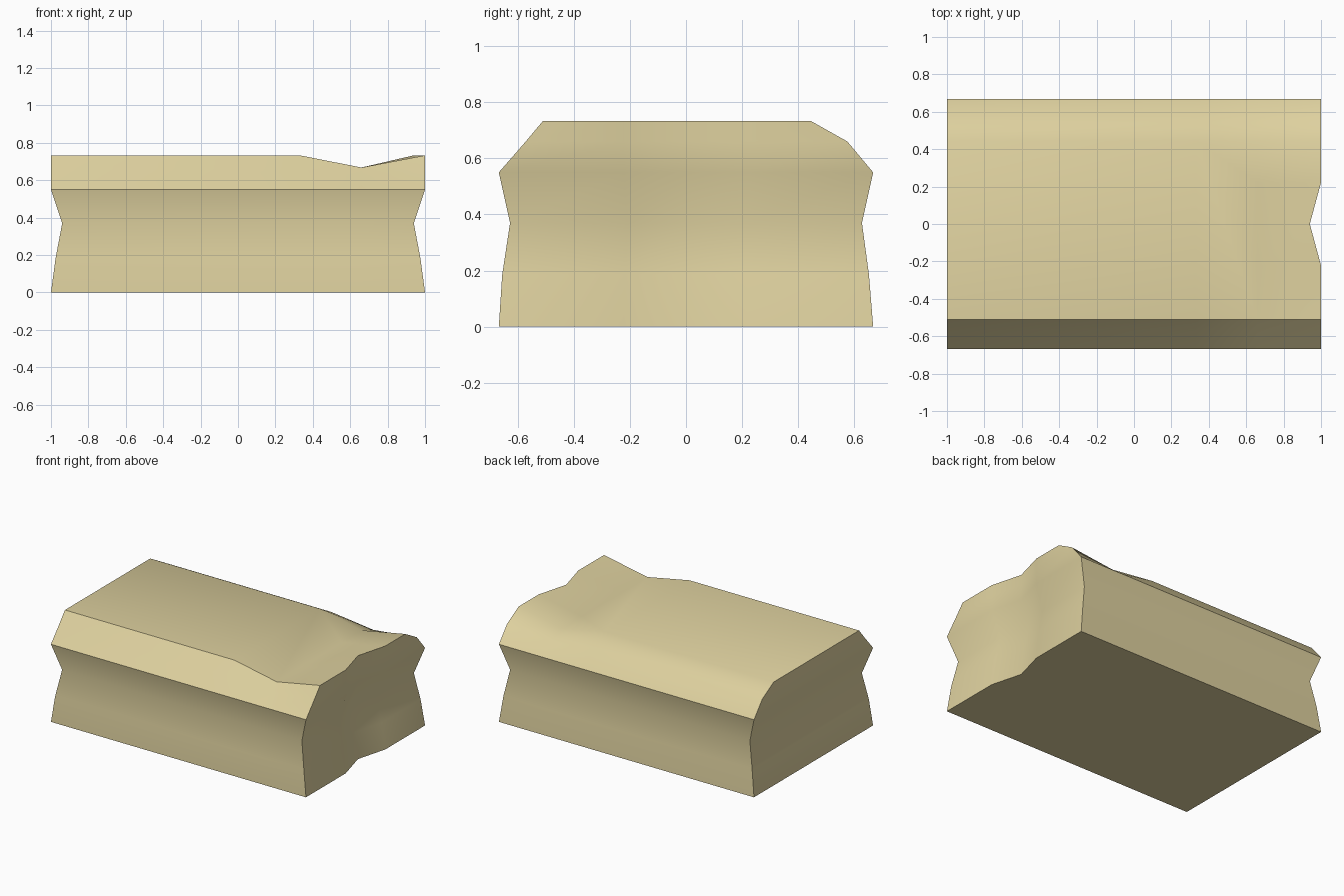
import bpy, bmesh

if "Cube" in bpy.data.objects:
    bpy.data.objects.remove(bpy.data.objects["Cube"])

mat = bpy.data.materials.new("sandstone tan")
mat.diffuse_color = (0.73, 0.635, 0.345, 1)
mat.use_nodes = True
mat.node_tree.nodes["Principled BSDF"].inputs["Base Color"].default_value = mat.diffuse_color

# Horizontal levels: height, half length, front y, back y
LEVELS = [
    (0.00, 1.00, -0.667, 0.667),
    (0.185, 0.975, -0.655, 0.652),
    (0.37, 0.94, -0.627, 0.627),
    (0.55, 1.00, -0.667, 0.667),
    (0.66, 1.00, -0.571, 0.575),
    (0.733, 1.00, -0.51, 0.445),
]
DIP_X, DIP = 0.66, 0.065   # groove across the top near the right end
NOTCH = 0.94               # chipped middle of the right end

bm = bmesh.new()


def dip(z):
    return z - DIP * max(0, (z - 0.55) / 0.183)


def ring(z, sx, yf, yb):
    """Outline of one level, counter-clockwise from the front left corner."""
    w = 0.222 * sx
    pts = [(-sx, yf, z), (0.33, yf, z), (DIP_X, yf, dip(z)), (sx, yf, z),
           (sx, -w, z), (sx * NOTCH, 0, z), (sx, w, z),
           (sx, yb, z), (DIP_X, yb, dip(z)), (0.33, yb, z), (-sx, yb, z)]
    return [bm.verts.new(p) for p in pts]


# Side walls, soft shaded only around the chipped notch and groove
rings = [ring(*level) for level in LEVELS]
n = len(rings[0])
for k, (low, high) in enumerate(zip(rings, rings[1:])):
    for i in range(n):
        j = (i + 1) % n
        face = bm.faces.new((low[i], low[j], high[j], high[i]))
        face.smooth = i in (4, 5) or (k >= 3 and i in (1, 2, 7, 8))

# Underside
bm.faces.new(rings[0][::-1])

# Top: flat slab, slope into the groove, slope back up to the chipped end
t = rings[-1]
mid = [bm.verts.new((DIP_X, y, dip(0.733))) for y in (-0.222, 0, 0.222)]
bm.faces.new((t[0], t[1], t[9], t[10]))
bm.faces.new((t[1], t[2], *mid, t[8], t[9]))
row = [t[2], *mid, t[8]]
for i in range(4):
    bm.faces.new((row[i], t[3 + i], t[4 + i], row[i + 1])).smooth = True

mesh = bpy.data.meshes.new("stone_block")
bm.to_mesh(mesh)
bm.free()
mesh.materials.append(mat)

# Keep the strong creases sharp
block = bpy.data.objects.new("stone_block", mesh)
bpy.context.collection.objects.link(block)
mesh.set_sharp_from_angle(angle=0.7)
